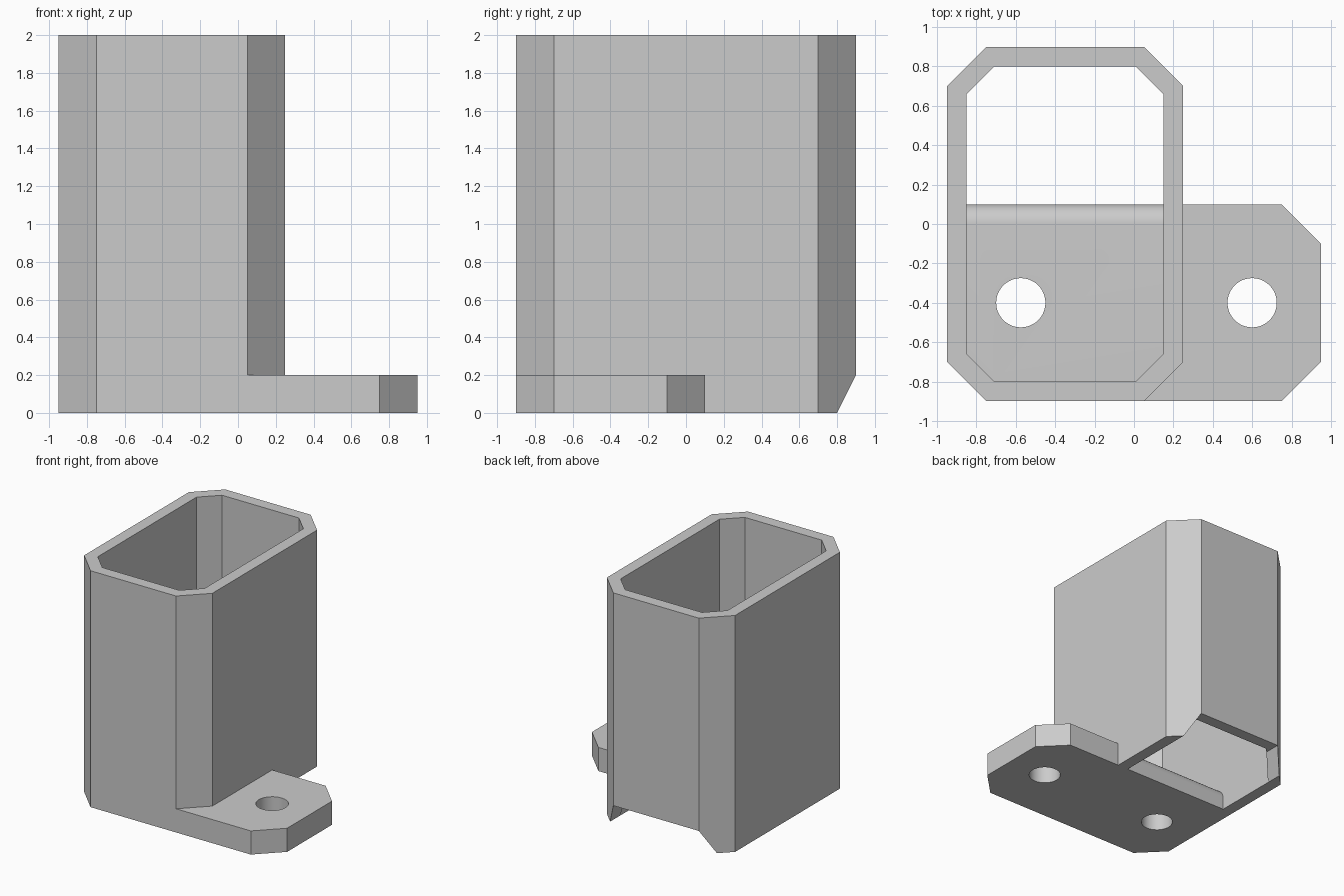
import bpy, bmesh
from math import sin, cos, pi, radians
from mathutils import Matrix, Vector

cube = bpy.data.objects.get("Cube")
if cube:
    bpy.data.objects.remove(cube, do_unlink=True)

grey = bpy.data.materials.new("plain grey")
grey.use_nodes = True
grey.diffuse_color = (0.6, 0.6, 0.6, 1)
grey.node_tree.nodes["Principled BSDF"].inputs["Base Color"].default_value = (0.6, 0.6, 0.6, 1)


def prism(name, points, start, end, axis="z"):
    """Extrude a flat outline along one axis."""
    place = {"z": lambda a, b, t: (a, b, t),
             "y": lambda a, b, t: (a, t, b),
             "x": lambda a, b, t: (t, a, b)}[axis]
    bm = bmesh.new()
    face = bm.faces.new([bm.verts.new(place(a, b, start)) for a, b in points])
    ext = bmesh.ops.extrude_face_region(bm, geom=[face])
    shift = Vector(place(0, 0, end - start))
    for v in ext["geom"]:
        if isinstance(v, bmesh.types.BMVert):
            v.co = Vector(v.co) + shift
    bmesh.ops.recalc_face_normals(bm, faces=bm.faces)
    mesh = bpy.data.meshes.new(name)
    bm.to_mesh(mesh)
    bm.free()
    mesh.materials.append(grey)
    obj = bpy.data.objects.new(name, mesh)
    bpy.context.collection.objects.link(obj)
    return obj


def octagon(x0, x1, y0, y1, c):
    return [(x0 + c, y0), (x1 - c, y0), (x1, y0 + c), (x1, y1 - c),
            (x1 - c, y1), (x0 + c, y1), (x0, y1 - c), (x0, y0 + c)]


def combine(body, tool, operation):
    tool.hide_render = True
    mod = body.modifiers.new(tool.name, "BOOLEAN")
    mod.operation = operation
    mod.solver = "EXACT"
    mod.object = tool
    bpy.context.view_layer.objects.active = body
    bpy.ops.object.modifier_apply(modifier=mod.name)
    bpy.data.objects.remove(tool, do_unlink=True)


# Outer sleeve and side flange
body = prism("bracket_sleeve", octagon(-0.95, 0.25, -0.9, 0.9, 0.2), 0, 2)
flange = prism("side_flange", [(0, -0.9), (0.75, -0.9), (0.95, -0.7),
                               (0.95, -0.1), (0.75, 0.1), (0, 0.1)], 0, 0.2)
combine(body, flange, "UNION")

# Hollow above the floor, and the open rear half of the floor
left, right, back, c = -0.85, 0.15, 0.8, 0.14
inner = octagon(left, right, -back, back, c)
combine(body, prism("cavity_cutter", inner, 0.2, 2.2), "DIFFERENCE")
rear = [(left, 0.1), (right, 0.1)] + inner[3:7]
combine(body, prism("rear_opening_cutter", rear, -0.1, 0.3), "DIFFERENCE")

# Rounded rear lip of the floor
steps = 12
arc = [(0.1 * sin(i * pi / 2 / steps), 0.1 + 0.1 * cos(i * pi / 2 / steps))
       for i in range(steps + 1)]
lip = arc + [(0.2, 0.1), (0.2, 0.3), (0, 0.3)]
combine(body, prism("lip_cutter", lip, left, right, "x"), "DIFFERENCE")

# Sloped notch under the back wall
notch = [(-0.9, -0.1), (0.2, -0.1), (0.05, 0.2), (-0.75, 0.2)]
combine(body, prism("notch_cutter", notch, 0.5, 1.1, "y"), "DIFFERENCE")

# Screw holes
for x in (-0.575, 0.6):
    ring = [(x + 0.125 * cos(i * pi / 24), -0.4 + 0.125 * sin(i * pi / 24))
            for i in range(48)]
    combine(body, prism("hole_cutter", ring, -0.1, 0.3), "DIFFERENCE")

# Smooth curved surfaces, crisp edges
bpy.ops.object.select_all(action="DESELECT")
body.hide_render = False
body.select_set(True)
bpy.context.view_layer.objects.active = body
bpy.ops.object.shade_smooth_by_angle(angle=radians(30))
